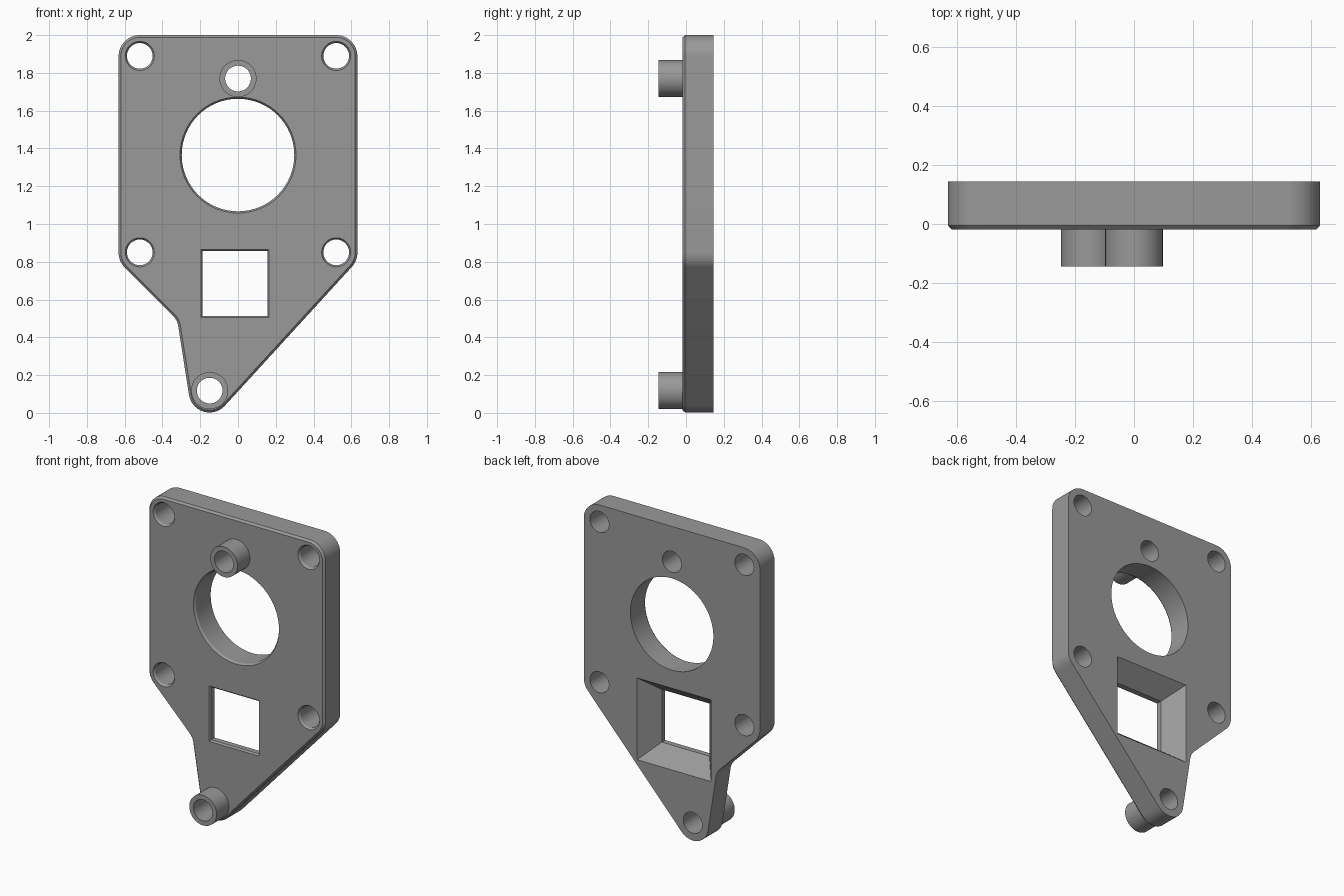
import bpy, bmesh, math
from mathutils import Vector

if "Cube" in bpy.data.objects:
    bpy.data.objects.remove(bpy.data.objects["Cube"])

FRONT, BACK, TIP, CH = -0.018, 0.145, -0.145, 0.013

grey = bpy.data.materials.new("grey plastic")
grey.diffuse_color = (0.32, 0.32, 0.32, 1)
grey.use_nodes = True
grey.node_tree.nodes["Principled BSDF"].inputs["Base Color"].default_value = grey.diffuse_color


def circle(cx, cz, r, n=64):
    return [(cx + r * math.cos(2 * math.pi * i / n), cz + r * math.sin(2 * math.pi * i / n)) for i in range(n)]


def square(cx, cz, h):
    return [(cx - h, cz - h), (cx + h, cz - h), (cx + h, cz + h), (cx - h, cz + h)]


def rounded(corners, steps=14):
    """Polygon of (x, z, radius) corners with each corner filleted."""
    pts = []
    for i, (x, z, r) in enumerate(corners):
        p = Vector((x, z))
        a = (Vector(corners[i - 1][:2]) - p).normalized()
        b = (Vector(corners[(i + 1) % len(corners)][:2]) - p).normalized()
        half = a.angle(b) / 2
        c = p + (a + b).normalized() * (r / math.sin(half))
        t0 = p + a * (r / math.tan(half)) - c
        t1 = p + b * (r / math.tan(half)) - c
        sweep = math.atan2(t0.x * t1.y - t0.y * t1.x, t0.dot(t1))
        for k in range(steps + 1):
            s = sweep * k / steps
            pts.append((c.x + t0.x * math.cos(s) - t0.y * math.sin(s),
                        c.y + t0.x * math.sin(s) + t0.y * math.cos(s)))
    return pts


def inset(pts, d):
    """Shift a counter-clockwise loop inward by d."""
    out = []
    for i, p in enumerate(pts):
        p = Vector(p)
        e0 = (p - Vector(pts[i - 1])).normalized()
        e1 = (Vector(pts[(i + 1) % len(pts)]) - p).normalized()
        n0, n1 = Vector((-e0.y, e0.x)), Vector((-e1.y, e1.x))
        q = p + (n0 + n1) * (d / (1 + n0.dot(n1)))
        out.append((q.x, q.y))
    return out


def build(name, walls):
    """Each wall is a list of (y, loop) from front to back; ends are filled flat."""
    bm = bmesh.new()
    ends = ([], [])
    for wall in walls:
        rings = [[bm.verts.new((x, y, z)) for x, z in loop] for y, loop in wall]
        n = len(rings[0])
        for r0, r1 in zip(rings, rings[1:]):
            for i in range(n):
                j = (i + 1) % n
                bm.faces.new((r0[i], r0[j], r1[j], r1[i]))
        for end, ring in zip(ends, (rings[0], rings[-1])):
            end += [bm.edges.get((ring[i], ring[(i + 1) % n])) for i in range(n)]
    for end, ny in zip(ends, (-1, 1)):
        bmesh.ops.triangle_fill(bm, edges=end, use_beauty=True, normal=(0, ny, 0))
    bmesh.ops.recalc_face_normals(bm, faces=bm.faces)
    me = bpy.data.meshes.new(name)
    bm.to_mesh(me)
    bm.free()
    me.materials.append(grey)
    ob = bpy.data.objects.new(name, me)
    bpy.context.collection.objects.link(ob)
    bpy.ops.object.select_all(action='DESELECT')
    ob.select_set(True)
    bpy.context.view_layer.objects.active = ob
    bpy.ops.object.shade_smooth_by_angle(angle=math.radians(20))


def chamfered_hole(cx, cz, r, lip):
    return [(FRONT, circle(cx, cz, r + lip)), (FRONT + CH, circle(cx, cz, r)), (BACK, circle(cx, cz, r))]


# plate outline, counter-clockwise seen from the front
outline = rounded([(0.632, 2.0, 0.112), (-0.632, 2.0, 0.112), (-0.632, 0.802, 0.112),
                   (-0.3215, 0.4915, 0.1), (-0.224, -0.131, 0.11), (0.632, 0.805, 0.112)])
bosses = [(0, 1.77), (-0.15, 0.118)]

walls = [[(FRONT, inset(outline, 0.012)), (FRONT + CH, outline), (BACK, outline)]]
# corner screw holes and large round opening
walls += [chamfered_hole(x, z, 0.068, 0.009) for x in (-0.52, 0.52) for z in (0.85, 1.89)]
walls.append(chamfered_hole(0, 1.365, 0.298, 0.009))
# square window flaring towards the back
walls.append([(y, square(-0.016, 0.685, h)) for y, h in
              ((FRONT, 0.18), (FRONT + 0.01, 0.171), (FRONT + 0.045, 0.171), (BACK, 0.265))])
# bores behind the bosses
walls += [[(FRONT, circle(x, z, 0.068)), (BACK, circle(x, z, 0.068))] for x, z in bosses]
build("mounting_plate", walls)

# tubular bosses on the front
for name, (x, z) in zip(("upper_boss", "lower_boss"), bosses):
    build(name, [[(TIP, circle(x, z, r)), (FRONT, circle(x, z, r))] for r in (0.098, 0.068)])
